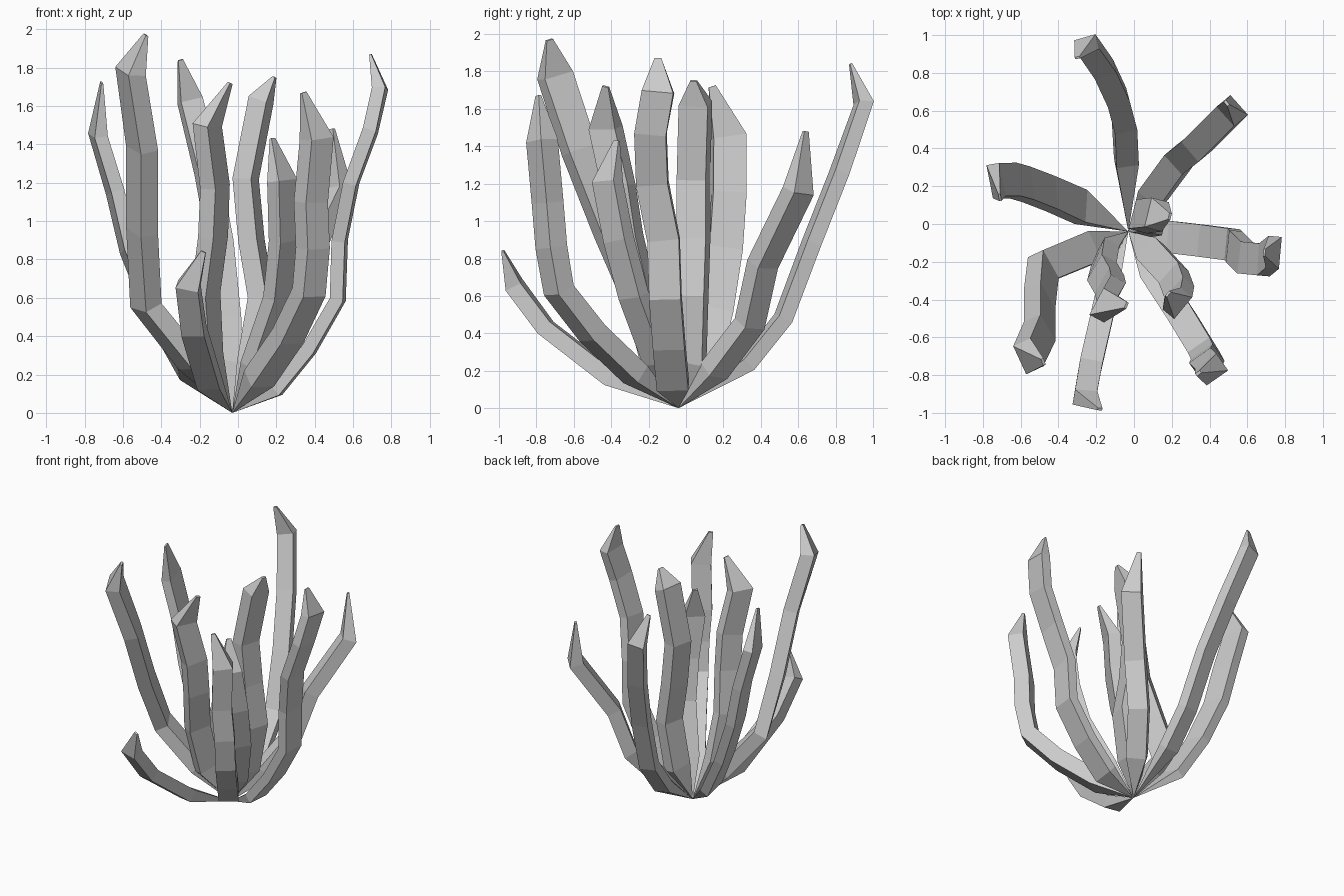
import bpy, bmesh
from math import radians, cos, sin
from mathutils import Vector

ROOT = Vector((-0.03, -0.04, 0.0))


def branch(name, width, thick, azimuth, path):
    """Four-sided branch: pointed root, full-size rings, narrowed chisel tip."""
    pts = [ROOT] + [Vector(p) for p in path]
    az = Vector((cos(radians(azimuth)), sin(radians(azimuth)), 0))
    bm = bmesh.new()
    root = bm.verts.new(ROOT)
    rings = []
    n = len(pts)
    for i in range(1, n):
        ahead = pts[min(i + 1, n - 1)]
        tangent = ((ahead - pts[i]).normalized() + (pts[i] - pts[i - 1]).normalized()).normalized()
        side = (az - tangent * az.dot(tangent)).normalized()
        depth = tangent.cross(side)
        s, d = (0.22, 0.15) if i == n - 1 else (1, 1)
        rings.append([bm.verts.new(pts[i] + side * a * width * s / 2 + depth * b * thick * d / 2)
                      for a, b in ((1, 1), (-1, 1), (-1, -1), (1, -1))])
    for k in range(4):
        j = (k + 1) % 4
        bm.faces.new((root, rings[0][k], rings[0][j]))
        for lo, hi in zip(rings, rings[1:]):
            bm.faces.new((lo[k], lo[j], hi[j], hi[k]))
    bm.faces.new(rings[-1])
    bmesh.ops.recalc_face_normals(bm, faces=bm.faces)
    mesh = bpy.data.meshes.new(name)
    bm.to_mesh(mesh)
    bm.free()
    bpy.context.collection.objects.link(bpy.data.objects.new(name, mesh))


# Rear branches
branch("back_branch", 0.12, 0.08, 15, [
    (-0.04, 0.33, 0.24), (-0.05, 0.52, 0.48), (-0.09, 0.67, 0.88),
    (-0.16, 0.82, 1.26), (-0.25, 0.95, 1.63), (-0.30, 0.88, 1.84)])
branch("back_right_branch", 0.14, 0.10, -50, [
    (0.10, 0.15, 0.20), (0.24, 0.34, 0.45), (0.33, 0.41, 0.77),
    (0.52, 0.60, 1.16), (0.49, 0.64, 1.48)])
# Side branches
branch("right_branch", 0.17, 0.07, 85, [
    (0.20, -0.07, 0.12), (0.37, -0.09, 0.33), (0.52, -0.11, 0.59), (0.53, -0.12, 0.90),
    (0.59, -0.18, 1.20), (0.69, -0.19, 1.47), (0.74, -0.15, 1.69), (0.69, -0.15, 1.87)])
branch("left_branch", 0.18, 0.07, 100, [
    (-0.28, 0.09, 0.22), (-0.44, 0.16, 0.52), (-0.57, 0.21, 0.85),
    (-0.64, 0.23, 1.15), (-0.73, 0.23, 1.45), (-0.71, 0.14, 1.72)])
# Front branches
branch("tall_front_left_branch", 0.17, 0.10, -65, [
    (-0.24, -0.13, 0.26), (-0.48, -0.23, 0.56), (-0.50, -0.40, 0.95),
    (-0.50, -0.57, 1.38), (-0.56, -0.70, 1.78), (-0.48, -0.73, 1.97)])
branch("short_front_branch", 0.12, 0.09, -10, [
    (-0.15, -0.40, 0.16), (-0.23, -0.75, 0.43), (-0.26, -0.92, 0.66), (-0.18, -0.98, 0.84)])
branch("inner_front_left_branch", 0.16, 0.09, 62, [
    (-0.15, -0.16, 0.28), (-0.17, -0.25, 0.62), (-0.13, -0.32, 0.92),
    (-0.12, -0.36, 1.18), (-0.16, -0.43, 1.50), (-0.04, -0.43, 1.72)])
branch("front_right_branch", 0.14, 0.11, 35, [
    (0.11, -0.27, 0.18), (0.26, -0.50, 0.40), (0.37, -0.68, 0.63), (0.39, -0.72, 0.86),
    (0.38, -0.74, 1.10), (0.41, -0.77, 1.43), (0.34, -0.79, 1.67)])
branch("inner_front_right_branch", 0.15, 0.08, 50, [
    (0.09, -0.15, 0.25), (0.21, -0.28, 0.60), (0.24, -0.36, 0.90),
    (0.23, -0.42, 1.21), (0.18, -0.37, 1.43)])
# Centre branch
branch("centre_branch", 0.16, 0.10, 75, [
    (0.06, 0.02, 0.25), (0.12, 0.03, 0.60), (0.07, 0.04, 0.90),
    (0.04, 0.04, 1.22), (0.12, 0.05, 1.63), (0.19, 0.04, 1.75)])
